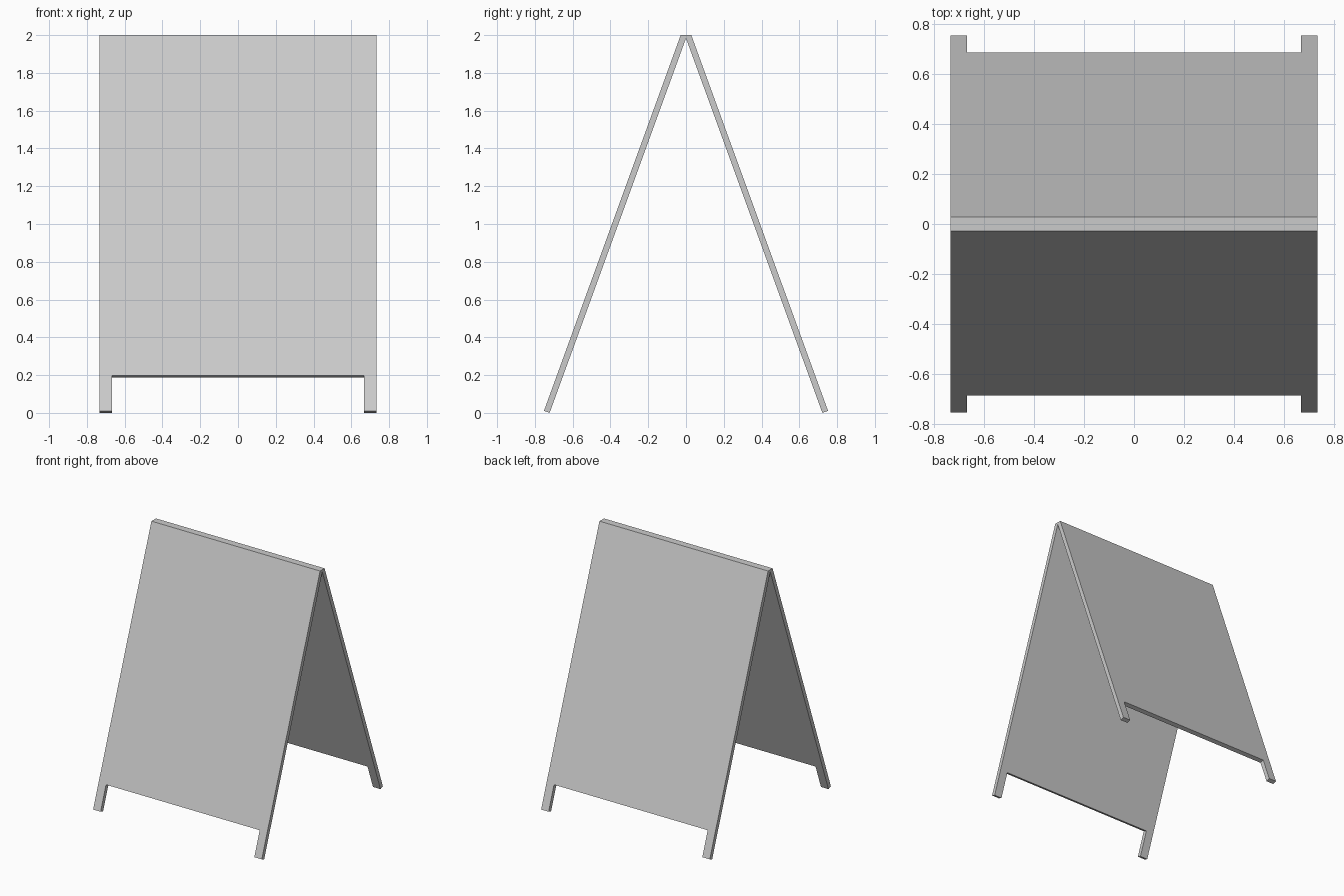
import bpy, bmesh, math
from mathutils import Vector

if "Cube" in bpy.data.objects:
    bpy.data.objects.remove(bpy.data.objects["Cube"])

LEAN = math.radians(20)      # tilt of each board
THICK = 0.032
HALF_W, LEG_IN = 0.733, 0.668
FOOT_Y = 0.752
FOOT_Z = THICK * math.sin(LEAN)
NOTCH_Z = 0.197              # outer edge height of the cut-out
OVER_Z = 2.1                 # overshoot, trimmed flat at z = 2


def outer(x, z):
    """Point on the outer face of the front board."""
    return Vector((x, -FOOT_Y + (z - FOOT_Z) * math.tan(LEAN), z))


# Front board outline: panel with two short legs
outline = [(-HALF_W, OVER_Z), (-HALF_W, FOOT_Z), (-LEG_IN, FOOT_Z), (-LEG_IN, NOTCH_Z),
           (LEG_IN, NOTCH_Z), (LEG_IN, FOOT_Z), (HALF_W, FOOT_Z), (HALF_W, OVER_Z)]

bm = bmesh.new()
face = bm.faces.new([bm.verts.new(outer(x, z)) for x, z in outline])

# Thicken inwards, square to the board
inward = Vector((0, math.cos(LEAN), -math.sin(LEAN))) * THICK
ext = bmesh.ops.extrude_face_region(bm, geom=[face], use_keep_orig=True)
new_verts = [g for g in ext["geom"] if isinstance(g, bmesh.types.BMVert)]
bmesh.ops.translate(bm, verts=new_verts, vec=inward)


def trim(co, normal):
    geom = bm.verts[:] + bm.edges[:] + bm.faces[:]
    return bmesh.ops.bisect_plane(bm, geom=geom, plane_co=co, plane_no=normal,
                                  clear_outer=True)["geom_cut"]


# Flat top at z = 2, then an open joint on the centre plane
cut = trim((0, 0, 2), (0, 0, 1))
bmesh.ops.holes_fill(bm, edges=[g for g in cut if isinstance(g, bmesh.types.BMEdge)])
trim((0, 0, 0), (0, 1, 0))
bmesh.ops.recalc_face_normals(bm, faces=bm.faces[:])

mesh = bpy.data.meshes.new("sandwich_boards")
bm.to_mesh(mesh)
bm.free()
boards = bpy.data.objects.new("sandwich_boards", mesh)
bpy.context.collection.objects.link(boards)

# Back board
mirror = boards.modifiers.new("back_board", 'MIRROR')
mirror.use_axis = (False, True, False)
mirror.use_clip = True
mirror.merge_threshold = 0.001
